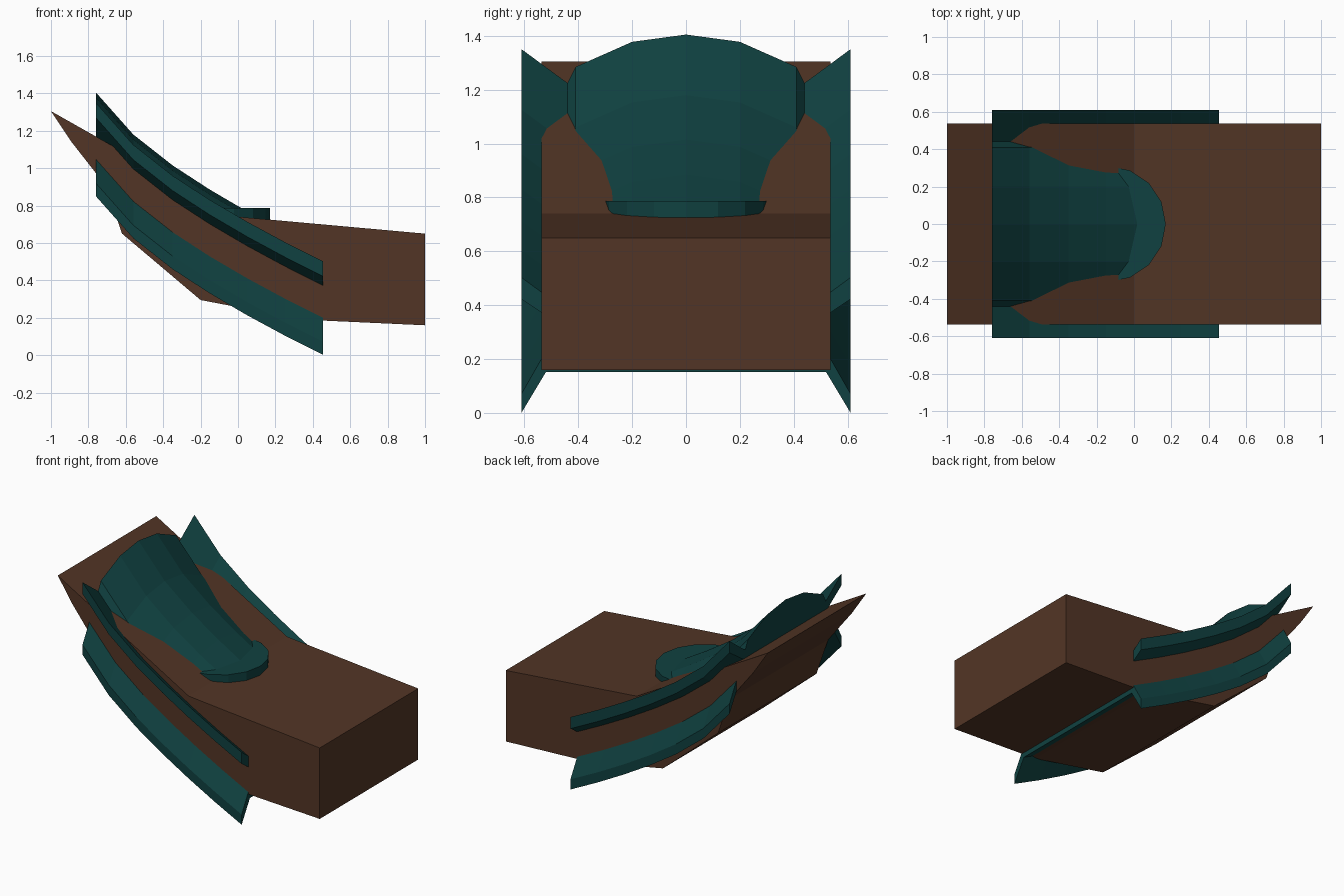
import bpy, bmesh, math

if "Cube" in bpy.data.objects:
    bpy.data.objects.remove(bpy.data.objects["Cube"])


def material(name, colour):
    m = bpy.data.materials.new(name)
    m.diffuse_color = (*colour, 1)
    m.use_nodes = True
    m.node_tree.nodes["Principled BSDF"].inputs["Base Color"].default_value = m.diffuse_color
    return m


BROWN = material("dark brown", (0.086, 0.036, 0.019))
TEAL = material("deep teal", (0.005, 0.053, 0.052))


def loft(name, rings, mat):
    """Closed solid through a list of matching rings of points."""
    bm = bmesh.new()
    loops = [[bm.verts.new(p) for p in ring] for ring in rings]
    n = len(rings[0])
    for a, b in zip(loops, loops[1:]):
        for i in range(n):
            j = (i + 1) % n
            bm.faces.new((a[i], a[j], b[j], b[i]))
    bm.faces.new(loops[0])
    bm.faces.new(loops[-1])
    bmesh.ops.recalc_face_normals(bm, faces=bm.faces)
    mesh = bpy.data.meshes.new(name)
    bm.to_mesh(mesh)
    bm.free()
    mesh.materials.append(mat)
    ob = bpy.data.objects.new(name, mesh)
    bpy.context.collection.objects.link(ob)
    return ob


# Body: side profile extruded across the width
profile = [(-1, 1.305), (0, 0.74), (1, 0.65), (1, 0.16), (0.35, 0.19),
           (-0.2, 0.295), (-0.62, 0.65), (-0.71, 0.91), (-0.89, 1.14)]
loft("body", [[(x, y, z) for x, z in profile] for y in (-0.537, 0.537)], BROWN)

# Finned shell: domed section with upper and lower side fins, dropping along a curve
half = [(0.2, 1.378), (0.41, 1.285), (0.44, 1.225), (0.61, 1.35), (0.61, 1.27),
        (0.44, 1.155), (0.49, 1.13), (0.61, 0.92), (0.61, 0.85), (0.52, 1.0)]
section = [(0, 1.405)] + half + [(-y, z) for y, z in reversed(half)]
path = [(-0.76, 0), (-0.56, -0.225), (-0.35, -0.39), (-0.15, -0.52),
        (0.05, -0.637), (0.25, -0.745), (0.455, -0.848)]
loft("finned_shell", [[(x, y, z + dz) for y, z in section] for x, dz in path], TEAL)

# Round brim at the foot of the shell
circle = [(-0.14 + 0.31 * math.cos(a), 0.31 * math.sin(a))
          for a in (math.tau * i / 16 for i in range(16))]
loft("round_brim", [[(x, y, z) for x, y in circle] for z in (0.68, 0.787)], TEAL)
